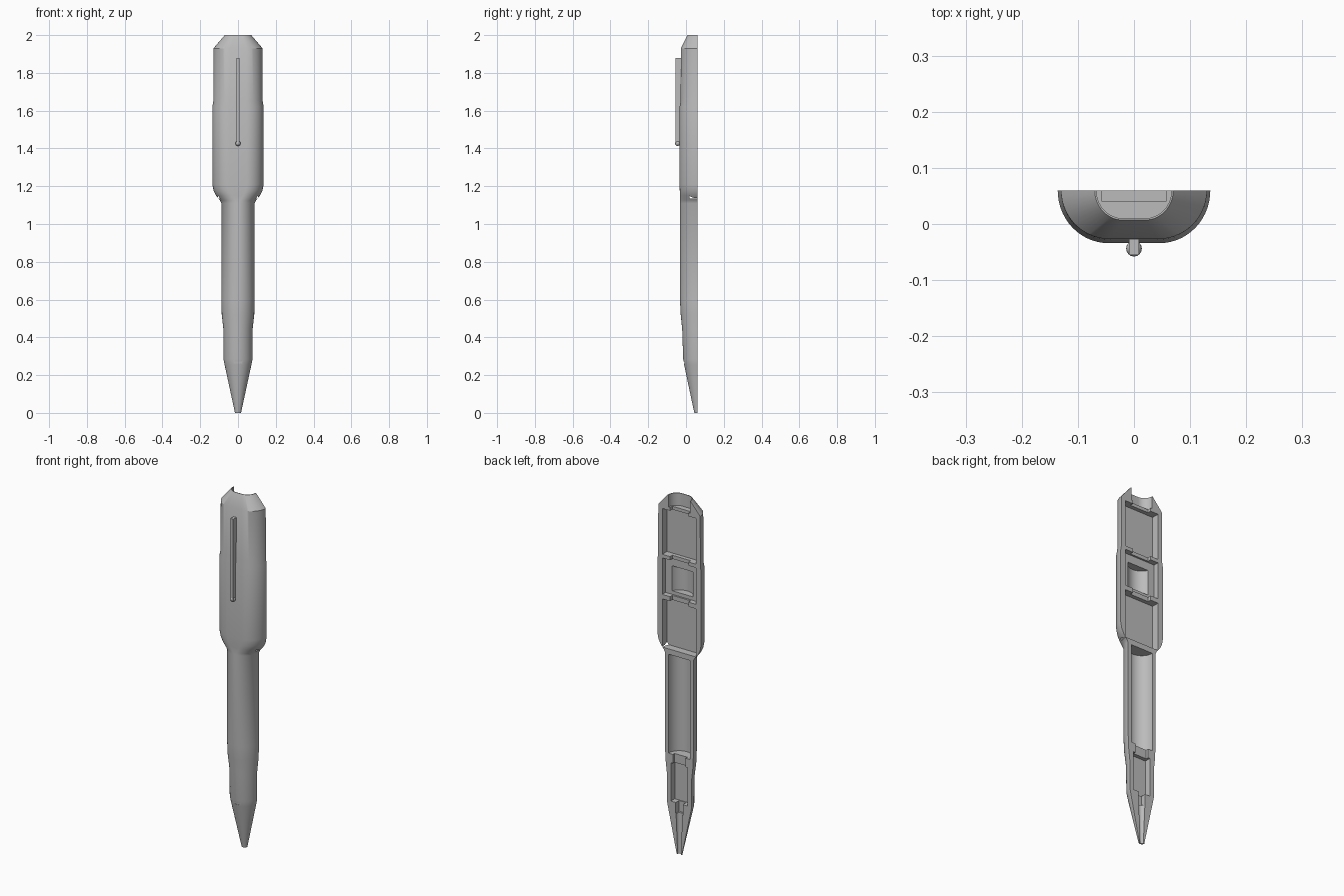
import bpy, bmesh, math

cube = bpy.data.objects.get("Cube")
if cube:
    bpy.data.objects.remove(cube, do_unlink=True)

BACK = 0.06   # flat split plane of the half shell

grey = bpy.data.materials.new("plain_grey")
grey.use_nodes = True
grey.diffuse_color = (0.5, 0.5, 0.5, 1)
grey.node_tree.nodes["Principled BSDF"].inputs["Base Color"].default_value = (0.5, 0.5, 0.5, 1)


def finish(name, bm):
    bmesh.ops.recalc_face_normals(bm, faces=bm.faces)
    mesh = bpy.data.meshes.new(name)
    bm.to_mesh(mesh)
    bm.free()
    mesh.materials.append(grey)
    obj = bpy.data.objects.new(name, mesh)
    bpy.context.scene.collection.objects.link(obj)
    return obj


def loft(name, sections, extend=0.0, steps=14):
    """Half-round loft; each section is z, half width, depth, corner width."""
    bm = bmesh.new()
    rings = []
    for z, w, d, r in sections:
        right = []
        if extend:
            right.append((w, BACK + extend))
        for i in range(steps + 1):
            a = math.pi / 2 * i / steps
            right.append((w - r + r * math.cos(a), BACK - d * math.sin(a)))
        flat = max(w - r, 0.001)
        right[-1] = (flat, right[-1][1])
        outline = right + [(-x, y) for x, y in reversed(right)]
        rings.append([bm.verts.new((x, y, z)) for x, y in outline])
    for a, b in zip(rings, rings[1:]):
        for i in range(len(a)):
            j = (i + 1) % len(a)
            bm.faces.new((a[i], a[j], b[j], b[i]))
    bm.faces.new(rings[0])
    bm.faces.new(rings[-1])
    return finish(name, bm)


def box(name, x0, x1, y0, y1, z0, z1):
    bm = bmesh.new()
    bmesh.ops.create_cube(bm, size=1)
    for v in bm.verts:
        v.co.x = x1 if v.co.x > 0 else x0
        v.co.y = y1 if v.co.y > 0 else y0
        v.co.z = z1 if v.co.z > 0 else z0
    return finish(name, bm)


def pocket(half, depth, z0, z1):
    return box("pocket_cutter", -half, half, BACK - depth, BACK + 0.05, z0, z1)


def round_pocket(r0, r1, z0, z1):
    return loft("round_cutter", [(z0, r0, r0, r0), (z1, r1, r1, r1)], extend=0.05)


def pin_hole(x, z, r):
    bm = bmesh.new()
    bmesh.ops.create_cone(bm, cap_ends=True, segments=16, radius1=r, radius2=r, depth=0.05)
    for v in bm.verts:
        v.co = (x + v.co.x, BACK + v.co.z, z + v.co.y)
    return finish("pin_cutter", bm)


# Outer shell: tip cone, grip, barrel, shoulder, wide head, chamfered end
shell = loft("pen_half_shell", [
    (0, .016, .016, .016), (.255, .071, .07, .071), (.285, .077, .075, .077),
    (.44, .077, .08, .077), (.52, .086, .088, .084), (.6, .088, .092, .084),
    (1.11, .088, .092, .084), (1.125, .096, .091, .084), (1.15, .116, .092, .088),
    (1.175, .129, .093, .09), (1.21, .136, .094, .09), (1.62, .136, .094, .09),
    (1.65, .131, .089, .088), (1.93, .13, .087, .088), (2, .07, .053, .05)])

cutters = [
    # Open end of the head and the passage through its wall
    loft("end_cutter", [(1.93, .067, .05, .048), (2.05, .067, .05, .048)], extend=0.05),
    pocket(.057, .02, 1.9, 1.94),
    # Head compartments, separated by notched ribs
    pocket(.105, .042, 1.655, 1.912),
    pocket(.105, .03, 1.43, 1.635),
    pocket(.105, .042, 1.135, 1.405),
    pocket(.057, .02, 1.39, 1.67),
    round_pocket(.072, .072, 1.45, 1.59),
    # Barrel cavity, grip compartment and tip channel
    round_pocket(.068, .068, .55, 1.105),
    pocket(.052, .035, .285, .5),
    pocket(.04, .015, .49, .56),
    pocket(.022, .03, .225, .29),
    round_pocket(.009, .02, -.02, .23),
    # Alignment holes
    pin_hole(.085, 1.947, .008),
    pin_hole(.027, .16, .007),
    # Thin front slot above the tip
    box("slot_cutter", -.032, .032, -.05, -.009, .262, .272),
]

for c in cutters:
    c.hide_render = True
    mod = shell.modifiers.new("cut", 'BOOLEAN')
    mod.operation = 'DIFFERENCE'
    mod.solver = 'EXACT'
    mod.object = c

bpy.context.view_layer.update()
baked = bpy.data.meshes.new_from_object(
    shell.evaluated_get(bpy.context.evaluated_depsgraph_get()))
shell.modifiers.clear()
shell.data = baked
for c in cutters:
    bpy.data.objects.remove(c, do_unlink=True)

# Pocket clip bar with its ball end
box("clip_bar", -.009, .009, -.055, -.02, 1.425, 1.88)
bm = bmesh.new()
bmesh.ops.create_uvsphere(bm, u_segments=16, v_segments=10, radius=.014)
bmesh.ops.translate(bm, verts=bm.verts, vec=(0, -.044, 1.427))
ball = finish("clip_ball", bm)

bpy.ops.object.select_all(action='DESELECT')
for obj in (shell, ball):
    obj.select_set(True)
bpy.context.view_layer.objects.active = shell
bpy.ops.object.shade_smooth_by_angle(angle=math.radians(30))
